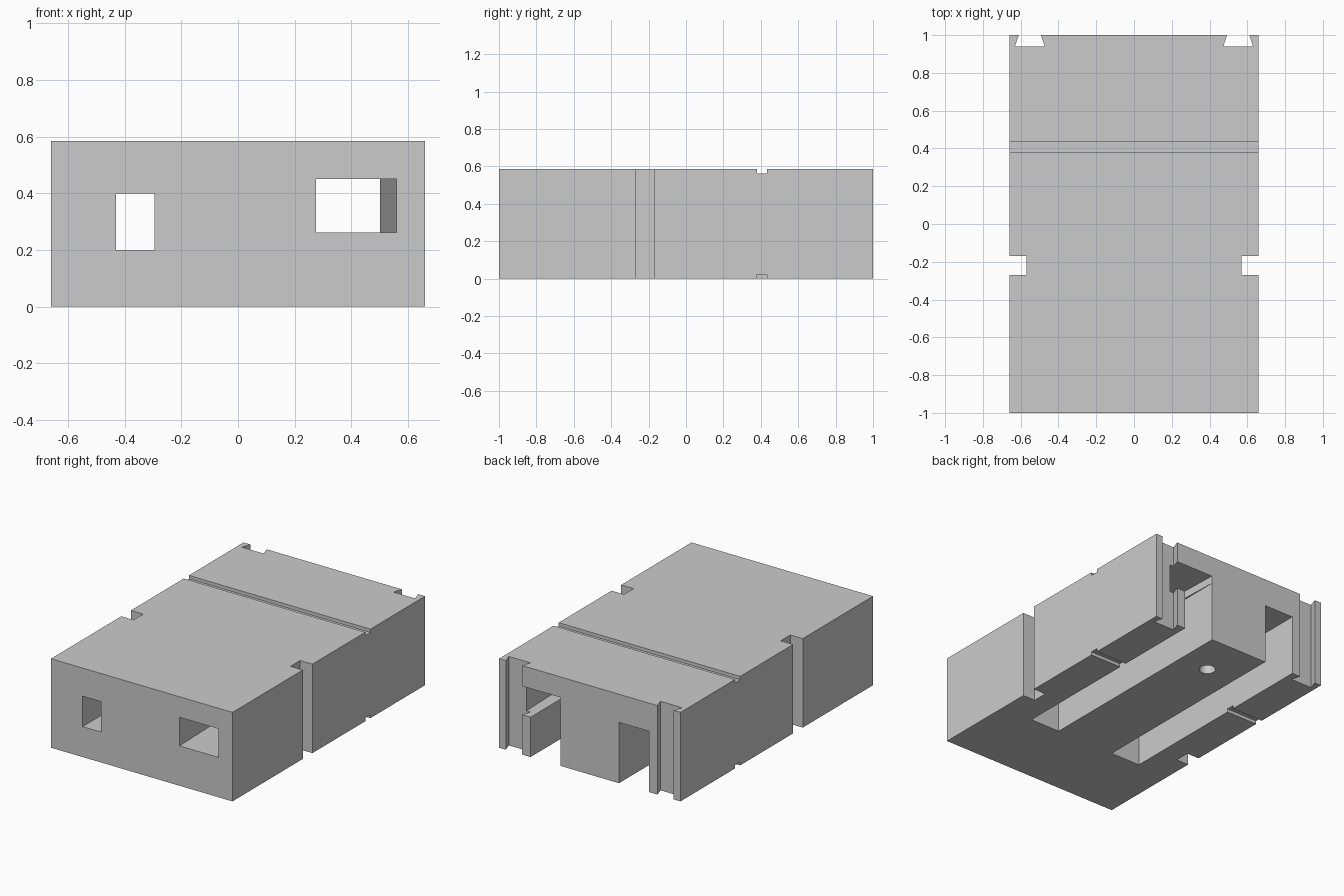
import bpy
import bmesh
import math

HALF_WIDTH, HALF_LENGTH, HEIGHT = 0.66, 1.0, 0.585
PAST = 1.1  # cutters run past the outside of the block

default = bpy.data.objects.get("Cube")
if default:
    bpy.data.objects.remove(default, do_unlink=True)

grey = bpy.data.materials.new("plain grey")
grey.use_nodes = True
tone = (0.6, 0.6, 0.6, 1.0)
grey.diffuse_color = tone
grey.node_tree.nodes["Principled BSDF"].inputs["Base Color"].default_value = tone


def prism(name, outline, bottom, top):
    """Extrude a plan outline between two heights."""
    bm = bmesh.new()
    face = bm.faces.new([bm.verts.new((x, y, bottom)) for x, y in outline])
    raised = bmesh.ops.extrude_face_region(bm, geom=[face])["geom"]
    verts = [v for v in raised if isinstance(v, bmesh.types.BMVert)]
    bmesh.ops.translate(bm, vec=(0, 0, top - bottom), verts=verts)
    bmesh.ops.recalc_face_normals(bm, faces=bm.faces)
    mesh = bpy.data.meshes.new(name)
    bm.to_mesh(mesh)
    bm.free()
    mesh.materials.append(grey)
    obj = bpy.data.objects.new(name, mesh)
    bpy.context.collection.objects.link(obj)
    return obj


def rectangle(left, right, front, back):
    return [(left, front), (right, front), (right, back), (left, back)]


def cut(body, cutter):
    """Subtract the cutter from the body and discard it."""
    cutter.hide_render = True
    mod = body.modifiers.new("cut", "BOOLEAN")
    mod.operation = "DIFFERENCE"
    mod.solver = "EXACT"
    mod.object = cutter
    graph = bpy.context.evaluated_depsgraph_get()
    mesh = bpy.data.meshes.new_from_object(body.evaluated_get(graph))
    body.modifiers.clear()
    body.data = mesh
    bpy.data.objects.remove(cutter, do_unlink=True)


# Block outline: side notches and back dovetail grooves, mirrored
inner = HALF_WIDTH - 0.09
half = [
    (HALF_WIDTH, -HALF_LENGTH),
    (HALF_WIDTH, -0.27), (inner, -0.27), (inner, -0.17), (HALF_WIDTH, -0.17),
    (HALF_WIDTH, HALF_LENGTH),
    (0.61, HALF_LENGTH), (0.63, 0.94), (0.473, 0.94), (0.492, HALF_LENGTH),
]
body = prism("body_block", half + [(-x, y) for x, y in reversed(half)], 0, HEIGHT)

# Groove across the top
cut(body, prism("top_groove", rectangle(-PAST, PAST, 0.38, 0.433), HEIGHT - 0.022, PAST))

# Short grooves under the side rails
for side in (-1, 1):
    ends = sorted((side * 0.4, side * PAST))
    cut(body, prism("bottom_groove", rectangle(*ends, 0.38, 0.433), -0.1, 0.022))

# Long slots open to the bottom and back
for left, right in ((-0.43, -0.213), (0.213, 0.43)):
    cut(body, prism("long_slot", rectangle(left, right, -0.466, PAST), -0.1, 0.4))

# Small front window leading into one slot
cut(body, prism("small_window", rectangle(-0.43, -0.295, -PAST, -0.45), 0.2, 0.4))

# Slightly skewed channel running from the large front window to the back
skew = 0.03
channel = [(x - skew * (y + HALF_LENGTH), y)
           for x, y in rectangle(0.275, 0.56, -PAST, PAST)]
cut(body, prism("skewed_channel", channel, 0.262, 0.45))

# Round blind hole underneath
circle = [(0.05 * math.cos(math.tau * i / 32), 0.7 + 0.05 * math.sin(math.tau * i / 32))
          for i in range(32)]
cut(body, prism("round_hole", circle, -0.1, 0.1))
